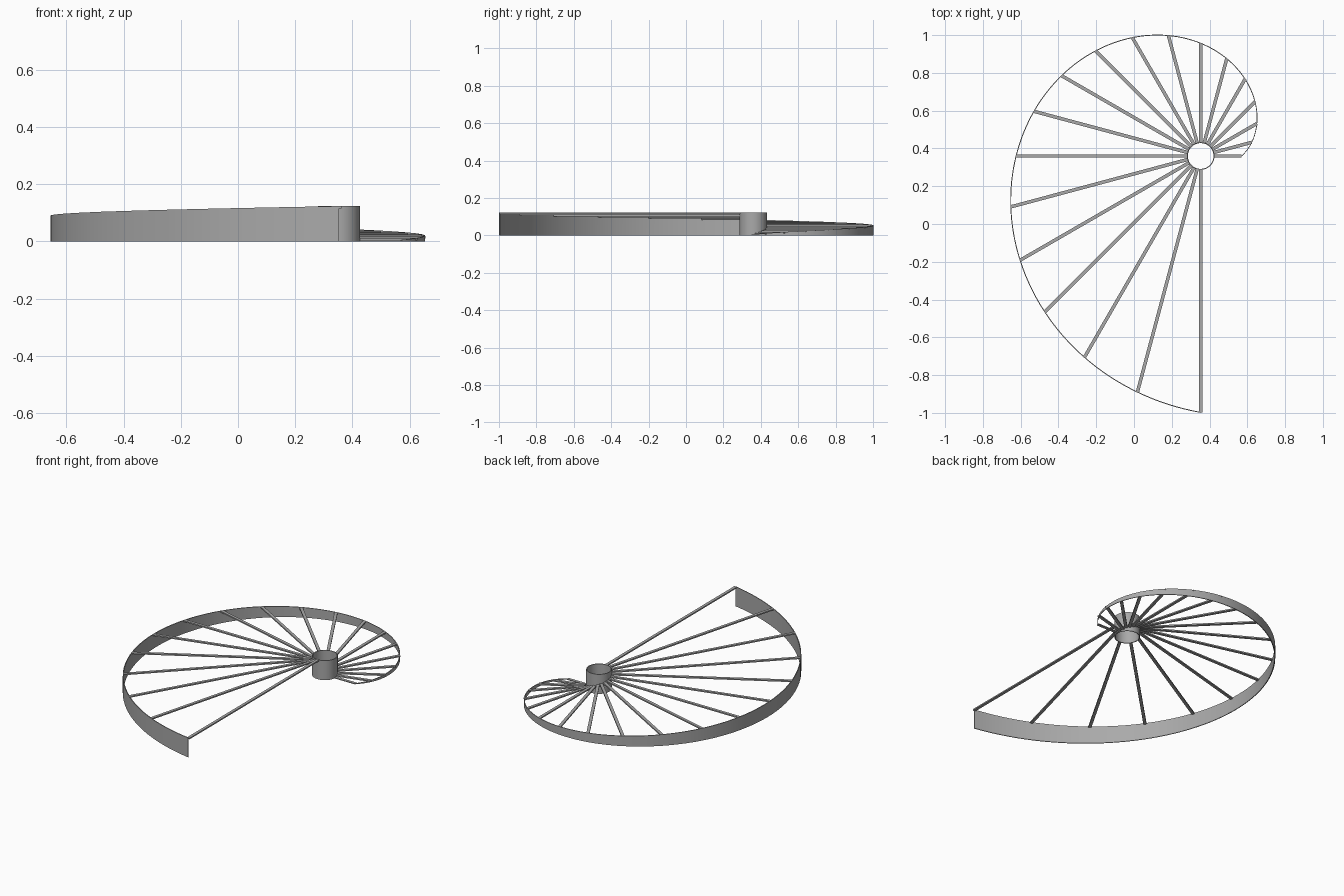
import bpy, bmesh
from math import sin, cos, pi, radians
from mathutils import Matrix, Vector

cube = bpy.data.objects.get("Cube")
if cube:
    bpy.data.objects.remove(cube, do_unlink=True)

CENTRE = Vector((0.353, 0.36, 0))
SWEEP = 1.5 * pi
HUB_R, TOP = 0.073, 0.123
WALL = 0.005

grey = bpy.data.materials.new("steel grey")
grey.use_nodes = True
colour = (0.4, 0.4, 0.4, 1)
grey.diffuse_color = colour
grey.node_tree.nodes["Principled BSDF"].inputs["Base Color"].default_value = colour


def radius(a):
    return 0.219 + 1.141 * a / SWEEP


def height(a):
    return 0.005 + (TOP - 0.005) * a / SWEEP


def finish(name, bm, smooth=False):
    bmesh.ops.recalc_face_normals(bm, faces=bm.faces)
    mesh = bpy.data.meshes.new(name)
    bm.to_mesh(mesh)
    bm.free()
    mesh.materials.append(grey)
    ob = bpy.data.objects.new(name, mesh)
    ob.location = CENTRE
    bpy.context.collection.objects.link(ob)
    if smooth:
        bpy.ops.object.select_all(action='DESELECT')
        ob.select_set(True)
        bpy.context.view_layer.objects.active = ob
        bpy.ops.object.shade_smooth_by_angle(angle=radians(30))
    return ob


def wall_strip(name, sections, closed):
    """Skin rectangular (angle, inner, outer, height) sections into a thin wall."""
    bm = bmesh.new()
    rings = []
    for a, inner, outer, h in sections:
        rings.append([bm.verts.new((r * cos(a), r * sin(a), z))
                      for r, z in ((inner, 0), (outer, 0), (outer, h), (inner, h))])
    pairs = list(zip(rings, rings[1:]))
    if closed:
        pairs.append((rings[-1], rings[0]))
    else:
        bm.faces.new(rings[0])
        bm.faces.new(rings[-1])
    for p, q in pairs:
        for i in range(4):
            j = (i + 1) % 4
            bm.faces.new((p[i], p[j], q[j], q[i]))
    return finish(name, bm, True)


# Rising spiral rim, standing on the ground
N = 144
angles = [SWEEP * i / N for i in range(N + 1)]
wall_strip("spiral_rim", [(a, radius(a) - WALL, radius(a), height(a)) for a in angles], False)

# Open hub tube
wall_strip("hub_tube", [(2 * pi * i / 48, HUB_R - WALL, HUB_R, TOP) for i in range(48)], True)

# Flat spokes climbing with the rim
WIDTH, THICK = 0.018, 0.008
for i in range(19):
    a = radians(15 * i)
    start, end = HUB_R - 0.002, radius(a) - 0.002
    thick = min(THICK, height(a))
    bm = bmesh.new()
    bmesh.ops.create_cube(bm, size=1)
    bmesh.ops.scale(bm, vec=(end - start, WIDTH, thick), verts=bm.verts)
    bmesh.ops.translate(bm, vec=((start + end) / 2, 0, height(a) - thick / 2), verts=bm.verts)
    bmesh.ops.rotate(bm, cent=(0, 0, 0), matrix=Matrix.Rotation(a, 3, 'Z'), verts=bm.verts)
    finish(f"spoke_{i + 1}", bm)
